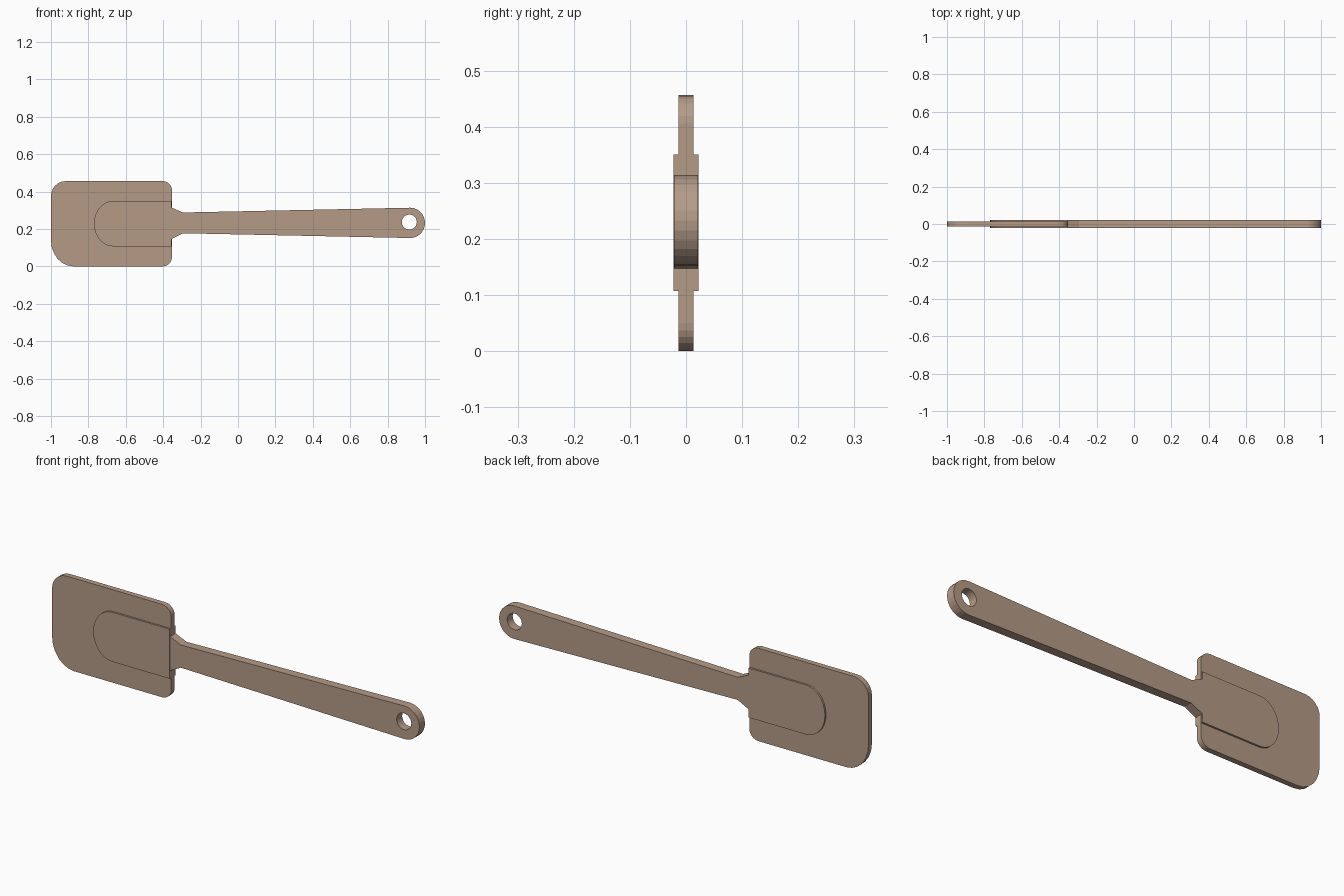
import bpy
import bmesh
from math import cos, sin, radians, pi

cube = bpy.data.objects.get("Cube")
if cube:
    bpy.data.objects.remove(cube, do_unlink=True)

# One warm beige colour for the whole utensil
beige = bpy.data.materials.new("warm_beige")
colour = (0.46, 0.33, 0.245, 1)
beige.diffuse_color = colour
beige.use_nodes = True
bsdf = beige.node_tree.nodes["Principled BSDF"]
bsdf.inputs["Base Color"].default_value = colour
bsdf.inputs["Roughness"].default_value = 0.7


def arc(cx, cz, rx, rz, start, end, steps):
    """Points on an elliptical arc, angles in degrees."""
    angles = [radians(start + (end - start) * i / steps) for i in range(steps + 1)]
    return [(cx + rx * cos(a), cz + rz * sin(a)) for a in angles]


def slab(name, loops, half_thickness):
    """Fill outlines in the XZ plane (inner loops become holes) and thicken along Y."""
    curve = bpy.data.curves.new(name + "_outline", "CURVE")
    curve.dimensions = "2D"
    curve.fill_mode = "BOTH"
    curve.extrude = half_thickness
    for loop in loops:
        spline = curve.splines.new("POLY")
        spline.points.add(len(loop) - 1)
        for point, (x, z) in zip(spline.points, loop):
            point.co = (x, z, 0, 1)
        spline.use_cyclic_u = True
    helper = bpy.data.objects.new(name + "_outline", curve)
    bpy.context.collection.objects.link(helper)
    bpy.context.view_layer.update()
    evaluated = helper.evaluated_get(bpy.context.evaluated_depsgraph_get())
    mesh = bpy.data.meshes.new_from_object(evaluated)
    bpy.data.objects.remove(helper, do_unlink=True)
    bpy.data.curves.remove(curve)

    # Stand the slab upright and weld its caps to its rim
    bm = bmesh.new()
    bm.from_mesh(mesh)
    for v in bm.verts:
        v.co = (v.co.x, -v.co.z, v.co.y)
    bmesh.ops.remove_doubles(bm, verts=bm.verts, dist=0.0001)
    bmesh.ops.recalc_face_normals(bm, faces=bm.faces)
    for f in bm.faces:
        f.smooth = False
    bm.to_mesh(mesh)
    bm.free()
    mesh.name = name
    mesh.materials.clear()
    mesh.materials.append(beige)
    obj = bpy.data.objects.new(name, mesh)
    bpy.context.collection.objects.link(obj)
    return obj


# Flat blade with one generously rounded lower corner
left, right, top = -1.0, -0.353, 0.456
blade = (arc(right - 0.05, top - 0.05, 0.05, 0.05, 0, 90, 6)
         + arc(left + 0.08, top - 0.08, 0.08, 0.08, 90, 180, 6)
         + arc(left + 0.12, 0.14, 0.12, 0.14, 180, 270, 6)
         + arc(right - 0.05, 0.05, 0.05, 0.05, 270, 360, 6))
slab("blade", [blade], 0.0134)

# Raised core, rounded at its far end, showing on both faces
core = [(-0.355, 0.107), (-0.355, 0.35)] + arc(-0.668, 0.2285, 0.102, 0.1215, 90, 270, 14)
slab("blade_core", [core], 0.0225)

# Tapered handle with flared neck, round tip and hanging hole
handle = ([(-0.38, 0.147), (-0.354, 0.147), (-0.295, 0.177)]
          + arc(0.92, 0.2325, 0.08, 0.081, -90, 90, 14)
          + [(-0.295, 0.288), (-0.354, 0.314), (-0.38, 0.314)])
hole = arc(0.916, 0.237, 0.04, 0.04, 0, 345, 23)
slab("handle", [handle, hole], 0.0215)
